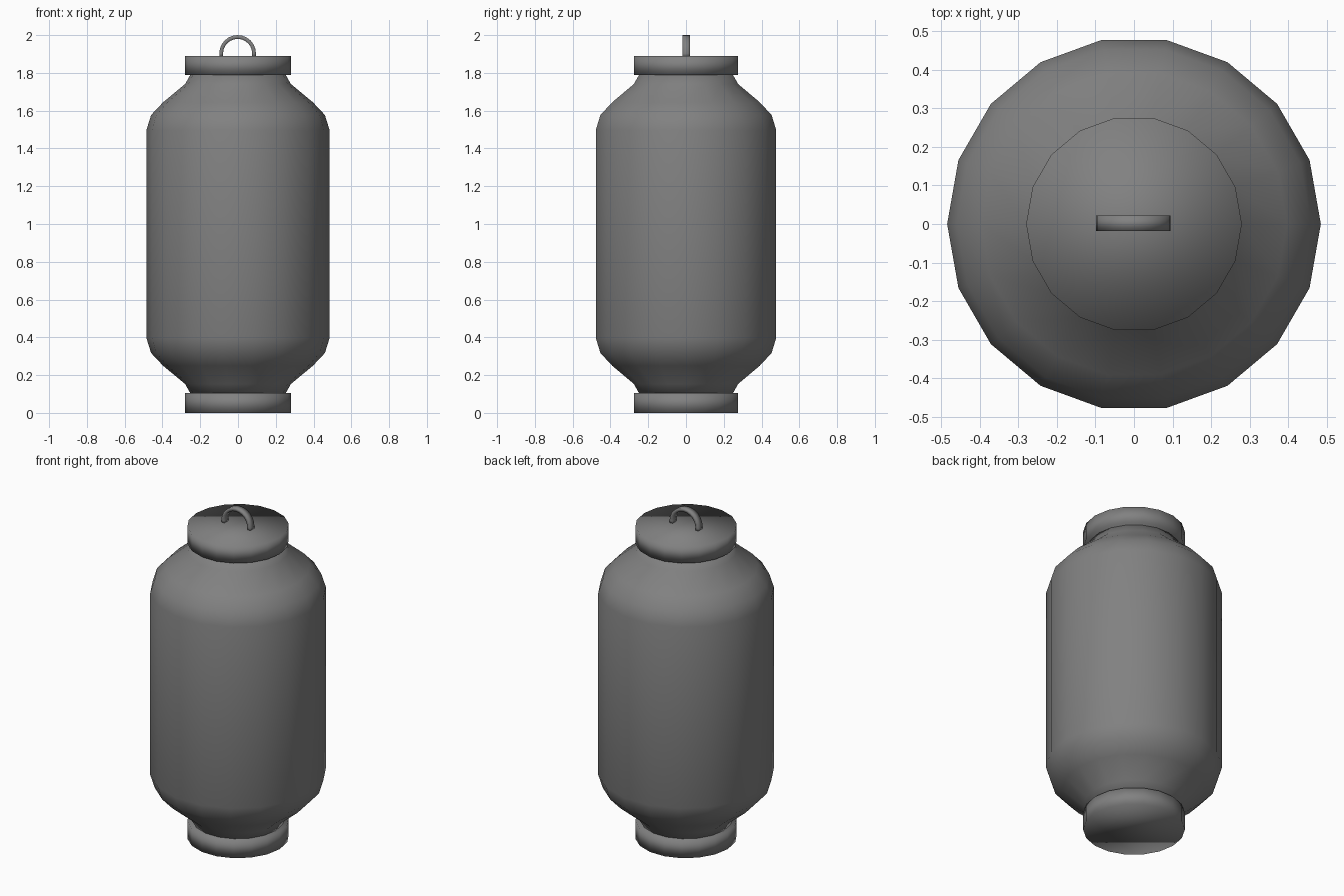
import bpy, bmesh, math

if "Cube" in bpy.data.objects:
    bpy.data.objects.remove(bpy.data.objects["Cube"])

# One flat grey for everything
GREY = (0.22, 0.22, 0.22, 1)
grey = bpy.data.materials.new("dark grey")
grey.use_nodes = True
grey.diffuse_color = GREY
grey.node_tree.nodes["Principled BSDF"].inputs["Base Color"].default_value = GREY


def finish(bm, name):
    bmesh.ops.recalc_face_normals(bm, faces=bm.faces)
    for f in bm.faces:
        f.smooth = True
    mesh = bpy.data.meshes.new(name)
    bm.to_mesh(mesh)
    bm.free()
    mesh.materials.append(grey)
    obj = bpy.data.objects.new(name, mesh)
    bpy.context.collection.objects.link(obj)
    return obj


def skin(bm, rings):
    """Join successive closed rings with quads and cap both ends."""
    n = len(rings[0])
    for a, b in zip(rings, rings[1:]):
        for i in range(n):
            j = (i + 1) % n
            bm.faces.new((a[i], a[j], b[j], b[i]))
    bm.faces.new(rings[0][::-1])
    bm.faces.new(rings[-1])


def turned(name, profile, sides=18):
    bm = bmesh.new()
    angles = [math.tau * i / sides for i in range(sides)]
    skin(bm, [[bm.verts.new((r * math.cos(a), r * math.sin(a), z)) for a in angles]
              for r, z in profile])
    return finish(bm, name)


# Lantern body: one shoulder profile, mirrored about mid height
MID = 0.947
shoulder = [(0.25, 0.10), (0.28, 0.153), (0.397, 0.25), (0.46, 0.317), (0.485, 0.397)]
turned("lantern_body", shoulder + [(r, 2 * MID - z) for r, z in reversed(shoulder)])

# End rings
turned("bottom_cap", [(0.28, 0), (0.28, 0.105)])
turned("top_cap", [(0.28, 1.79), (0.28, 1.89)])

# Hanging loop: flat strip bent over a half circle
bm = bmesh.new()
OUTER, INNER, HALF_DEPTH, STEPS = 0.097, 0.077, 0.02, 12
path = [(1, 0, 1.885)] + [
    (math.cos(math.pi * i / STEPS), math.sin(math.pi * i / STEPS), 1.903)
    for i in range(STEPS + 1)] + [(-1, 0, 1.885)]
section = [(OUTER, -1), (OUTER, 1), (INNER, 1), (INNER, -1)]
skin(bm, [[bm.verts.new((r * c - 0.002, side * HALF_DEPTH + 0.002, base + r * s))
           for r, side in section] for c, s, base in path])
finish(bm, "hanging_loop")
